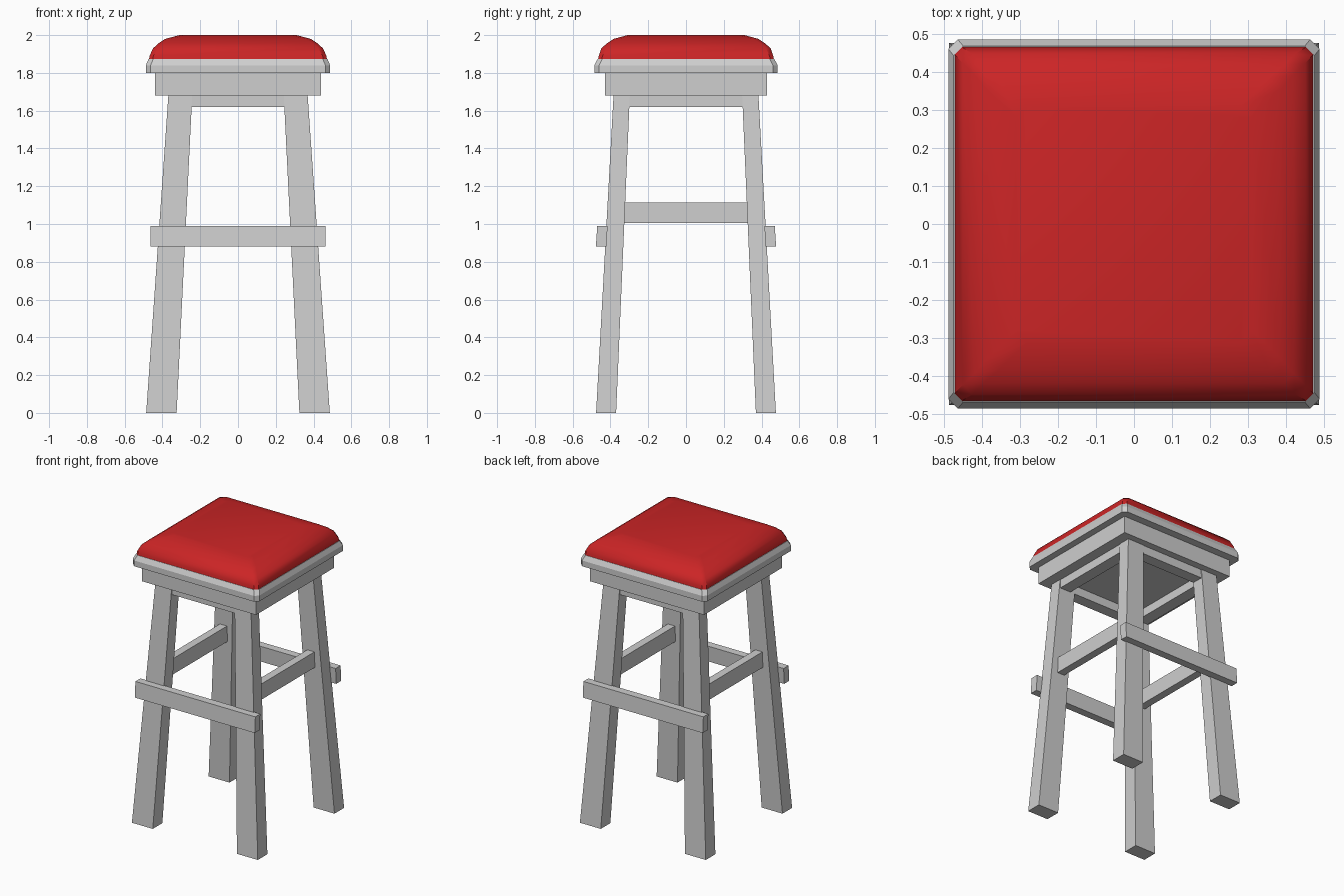
import bpy, bmesh, math

if "Cube" in bpy.data.objects:
    bpy.data.objects.remove(bpy.data.objects["Cube"])

def material(name, rgb):
    m = bpy.data.materials.new(name)
    m.diffuse_color = (*rgb, 1)
    m.use_nodes = True
    m.node_tree.nodes["Principled BSDF"].inputs["Base Color"].default_value = m.diffuse_color
    return m

GREY = material("light grey", (0.62, 0.62, 0.62))
RED = material("red cushion", (0.60, 0.018, 0.019))

def loft(name, rings, mat):
    """Join horizontal rings of points into a capped solid."""
    bm = bmesh.new()
    loops = [[bm.verts.new(p) for p in r] for r in rings]
    n = len(loops[0])
    for a, b in zip(loops, loops[1:]):
        for i in range(n):
            j = (i + 1) % n
            bm.faces.new((a[i], a[j], b[j], b[i]))
    bm.faces.new(loops[0][::-1])
    bm.faces.new(loops[-1])
    bmesh.ops.recalc_face_normals(bm, faces=bm.faces)
    me = bpy.data.meshes.new(name)
    bm.to_mesh(me)
    bm.free()
    me.materials.append(mat)
    ob = bpy.data.objects.new(name, me)
    bpy.context.collection.objects.link(ob)
    return ob

def rect(x0, x1, y0, y1, z):
    return [(x0, y0, z), (x1, y0, z), (x1, y1, z), (x0, y1, z)]

def chamfered(hx, hy, c, z):
    """Rectangle with cut corners."""
    return [(hx, c - hy, z), (hx, hy - c, z), (hx - c, hy, z), (c - hx, hy, z),
            (-hx, hy - c, z), (-hx, c - hy, z), (c - hx, -hy, z), (hx - c, -hy, z)]

def box(name, x0, x1, y0, y1, z0, z1):
    return loft(name, [rect(x0, x1, y0, y1, z0), rect(x0, x1, y0, y1, z1)], GREY)

# Padded cushion
cushion = loft("cushion", [chamfered(hx, hy, c, z) for hx, hy, c, z in (
    (0.472, 0.467, 0.02, 1.865), (0.468, 0.462, 0.02, 1.89), (0.45, 0.448, 0.025, 1.93),
    (0.42, 0.418, 0.025, 1.957), (0.385, 0.383, 0.03, 1.98), (0.31, 0.31, 0.03, 2.0))], RED)
bpy.context.view_layer.objects.active = cushion
cushion.select_set(True)
bpy.ops.object.shade_smooth_by_angle(angle=math.radians(40))
cushion.select_set(False)

# Seat board with bevelled rim, and the apron below it
loft("seat_board", [chamfered(0.488, 0.485, 0.025, 1.80), chamfered(0.488, 0.485, 0.025, 1.84),
                    chamfered(0.474, 0.468, 0.025, 1.873)], GREY)
box("apron", -0.44, 0.44, -0.43, 0.43, 1.68, 1.80)

# Splayed tapering legs
for sx, nx in ((-1, "left"), (1, "right")):
    for sy, ny in ((-1, "front"), (1, "back")):
        loft(f"{ny}_{nx}_leg", [
            rect(sx * 0.325, sx * 0.486, sy * 0.37, sy * 0.476, 0),
            rect(sx * 0.242, sx * 0.368, sy * 0.297, sy * 0.383, 1.69)], GREY)

# Top rails, side rungs and tilted front and back rungs
for s, nx, ny in ((-1, "left", "front"), (1, "right", "back")):
    box(f"{ny}_top_rail", -0.28, 0.28, s * 0.30, s * 0.38, 1.62, 1.69)
    box(f"{nx}_top_rail", s * 0.28, s * 0.365, -0.33, 0.33, 1.62, 1.69)
    box(f"{nx}_rung", s * 0.31, s * 0.365, -0.35, 0.35, 1.005, 1.115)
    loft(f"{ny}_rung", [rect(-0.463, 0.463, s * 0.422, s * 0.477, 0.88),
                        rect(-0.463, 0.463, s * 0.415, s * 0.470, 0.99)], GREY)
